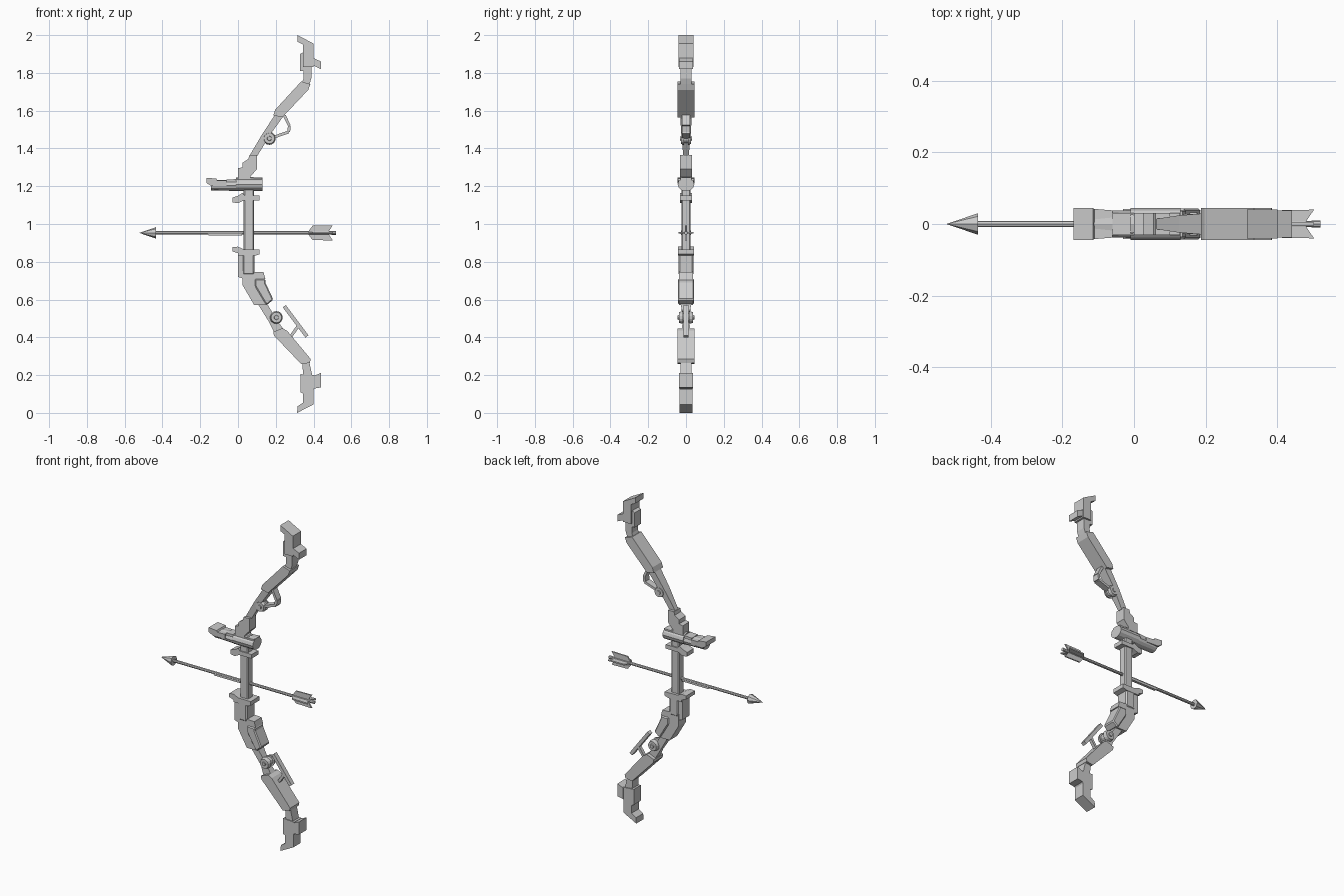
import bpy, bmesh, math
from mathutils import Vector, Matrix


def finish(name, bm):
    bmesh.ops.recalc_face_normals(bm, faces=bm.faces)
    me = bpy.data.meshes.new(name)
    bm.to_mesh(me)
    bm.free()
    ob = bpy.data.objects.new(name, me)
    bpy.context.collection.objects.link(ob)
    return ob


def prism(name, pts, half, bevel=0.0):
    """Side profile (x, z) given a thickness in y; half may be one value or one per point."""
    hs = half if isinstance(half, (list, tuple)) else [half] * len(pts)
    bm = bmesh.new()
    a = [bm.verts.new((x, -h, z)) for (x, z), h in zip(pts, hs)]
    b = [bm.verts.new((x, h, z)) for (x, z), h in zip(pts, hs)]
    bm.faces.new(a)
    bm.faces.new(b[::-1])
    n = len(pts)
    for i in range(n):
        j = (i + 1) % n
        bm.faces.new((a[i], b[i], b[j], a[j]))
    ob = finish(name, bm)
    if bevel:
        m = ob.modifiers.new("edge", 'BEVEL')
        m.width, m.segments, m.limit_method = bevel, 1, 'ANGLE'
    return ob


def bar(name, p, q, w, half):
    """Straight flat bar between two (x, z) points."""
    p, q = Vector(p), Vector(q)
    d = (q - p).normalized() * w / 2
    n = Vector((-d.y, d.x))
    return prism(name, [tuple(p + n), tuple(q + n), tuple(q - n), tuple(p - n)], half)


def tube(name, p, q, r1, r2, sides, scale_y=1.0):
    """Cylinder or cone between two 3D points."""
    p, q = Vector(p), Vector(q)
    bm = bmesh.new()
    bmesh.ops.create_cone(bm, cap_ends=True, segments=sides, radius1=r1, radius2=r2, depth=(q - p).length)
    rot = Vector((0, 0, 1)).rotation_difference(q - p).to_matrix().to_4x4()
    bm.transform(Matrix.Translation((p + q) / 2) @ Matrix.Diagonal((1, scale_y, 1, 1)) @ rot)
    return finish(name, bm)


def pulley(name, x, z, half):
    for s in (-1, 1):
        tube(name + "_disc", (x, s * half * 0.35, z), (x, s * half * 0.85, z), 0.034, 0.028, 14)
        tube(name + "_cap", (x, s * half * 0.8, z), (x, s * half, z), 0.013, 0.011, 10)
    tube(name + "_axle", (x, -half * 0.5, z), (x, half * 0.5, z), 0.024, 0.024, 12)


# upper limb, from tip to riser
prism("upper_tip", [(0.315, 2.0), (0.40, 1.955), (0.40, 1.83), (0.345, 1.83), (0.345, 1.95), (0.315, 1.965)], 0.04)
prism("upper_tip_pad", [(0.327, 1.9), (0.35, 1.91), (0.35, 1.81), (0.327, 1.81)], 0.03)
prism("upper_tip_hook", [(0.385, 1.885), (0.44, 1.86), (0.44, 1.82), (0.385, 1.845)], 0.037)
prism("upper_neck", [(0.345, 1.84), (0.388, 1.84), (0.388, 1.77), (0.375, 1.73), (0.335, 1.74), (0.347, 1.77)], 0.03)
prism("upper_limb", [(0.335, 1.755), (0.383, 1.74), (0.372, 1.71), (0.235, 1.565), (0.187, 1.575), (0.197, 1.605)], 0.045)
prism("upper_limb_link", [(0.20, 1.585), (0.24, 1.57), (0.175, 1.48), (0.102, 1.36), (0.06, 1.36), (0.125, 1.47)],
      [0.03, 0.03, 0.026, 0.014, 0.014, 0.024])
pulley("upper_pulley", 0.166, 1.453, 0.032)
arm = [(0.175, 1.455), (0.268, 1.487), (0.272, 1.52), (0.245, 1.575)]
for p, q in zip(arm, arm[1:]):
    bar("upper_pulley_arm", p, q, 0.015, 0.02)

# riser and grip
prism("upper_riser", [(0.0, 1.235), (0.0, 1.295), (0.025, 1.30), (0.025, 1.325), (0.055, 1.345), (0.06, 1.365),
                      (0.10, 1.365), (0.10, 1.29), (0.065, 1.25), (0.065, 1.235)], 0.031)
prism("riser_core", [(0.03, 1.25), (0.085, 1.25), (0.085, 0.84), (0.03, 0.84)], 0.025, 0.006)
prism("upper_grip_guard", [(-0.03, 1.14), (0.0, 1.15), (0.025, 1.165), (0.035, 1.15), (0.115, 1.15), (0.115, 1.125),
                           (0.03, 1.125), (0.0, 1.11), (-0.03, 1.115)], 0.032)
prism("lower_grip_guard", [(-0.03, 0.877), (0.0, 0.88), (0.03, 0.866), (0.115, 0.865), (0.115, 0.84), (0.088, 0.832),
                           (0.0, 0.832), (0.0, 0.845), (-0.03, 0.855)], 0.042)
prism("lower_riser", [(0.025, 0.845), (0.088, 0.845), (0.088, 0.73), (0.025, 0.73)], 0.04, 0.008)
prism("lower_riser_front", [(0.0, 0.845), (0.028, 0.845), (0.028, 0.71), (0.0, 0.72)], 0.034)

# sight mounted across the riser
tube("sight_body", (-0.01, 0, 1.21), (0.13, 0, 1.21), 0.036, 0.036, 12, 1.22)
tube("sight_front", (-0.142, 0, 1.205), (0.0, 0, 1.205), 0.027, 0.03, 12, 1.3)
prism("sight_rail", [(-0.06, 1.235), (0.128, 1.245), (0.128, 1.22), (-0.06, 1.21)], 0.03)
prism("sight_hood", [(-0.168, 1.245), (-0.115, 1.24), (-0.11, 1.23), (-0.06, 1.23), (-0.06, 1.2), (-0.14, 1.2), (-0.168, 1.218)],
      [0.044, 0.044, 0.042, 0.038, 0.038, 0.042, 0.044])

# lower limb, from riser to tip
prism("lower_elbow", [(0.025, 0.75), (0.135, 0.745), (0.145, 0.71), (0.10, 0.70), (0.155, 0.572), (0.085, 0.572), (0.025, 0.675)], 0.036)
prism("lower_elbow_plate", [(0.09, 0.71), (0.145, 0.71), (0.145, 0.69), (0.187, 0.60), (0.155, 0.572), (0.145, 0.578), (0.09, 0.67)], 0.043, 0.006)
prism("lower_limb_link", [(0.10, 0.585), (0.15, 0.585), (0.20, 0.50), (0.25, 0.43), (0.19, 0.43), (0.165, 0.48)],
      [0.028, 0.028, 0.015, 0.025, 0.025, 0.015])
pulley("lower_pulley", 0.203, 0.505, 0.044)
bar("lower_stabiliser", (0.245, 0.565), (0.365, 0.405), 0.02, 0.014)
bar("lower_stabiliser_strut", (0.322, 0.465), (0.28, 0.405), 0.016, 0.01)
prism("lower_limb", [(0.187, 0.43), (0.235, 0.448), (0.26, 0.435), (0.385, 0.285), (0.38, 0.265), (0.335, 0.258), (0.19, 0.41)], 0.045)
prism("lower_neck", [(0.34, 0.28), (0.375, 0.28), (0.395, 0.19), (0.345, 0.19)], 0.03)
prism("lower_tip_block", [(0.33, 0.205), (0.405, 0.20), (0.405, 0.13), (0.395, 0.115), (0.35, 0.10), (0.33, 0.11)], 0.035)
prism("lower_tip", [(0.345, 0.12), (0.40, 0.12), (0.40, 0.045), (0.313, 0.0), (0.315, 0.035), (0.345, 0.055)], 0.035)
prism("lower_tip_hook", [(0.40, 0.195), (0.44, 0.212), (0.44, 0.135), (0.40, 0.128)], 0.037)

# arrow
Z = 0.953
tube("arrow_shaft", (-0.45, 0, Z), (0.505, 0, Z), 0.009, 0.009, 8)
tube("arrow_head", (-0.435, 0, Z), (-0.523, 0, Z), 0.03, 0.0, 8)
tube("arrow_nock", (0.495, 0, Z), (0.52, 0, Z), 0.01, 0.01, 8)
prism("arrow_rest", [(-0.165, Z), (0.02, Z), (0.02, Z - 0.013), (-0.155, Z - 0.013)], 0.008)
for i in range(4):
    vane = prism("arrow_vane", [(0.37, 0.005), (0.395, 0.038), (0.502, 0.04), (0.478, 0.005)], 0.004)
    vane.rotation_euler.x = i * math.pi / 2
    vane.location.z = Z
